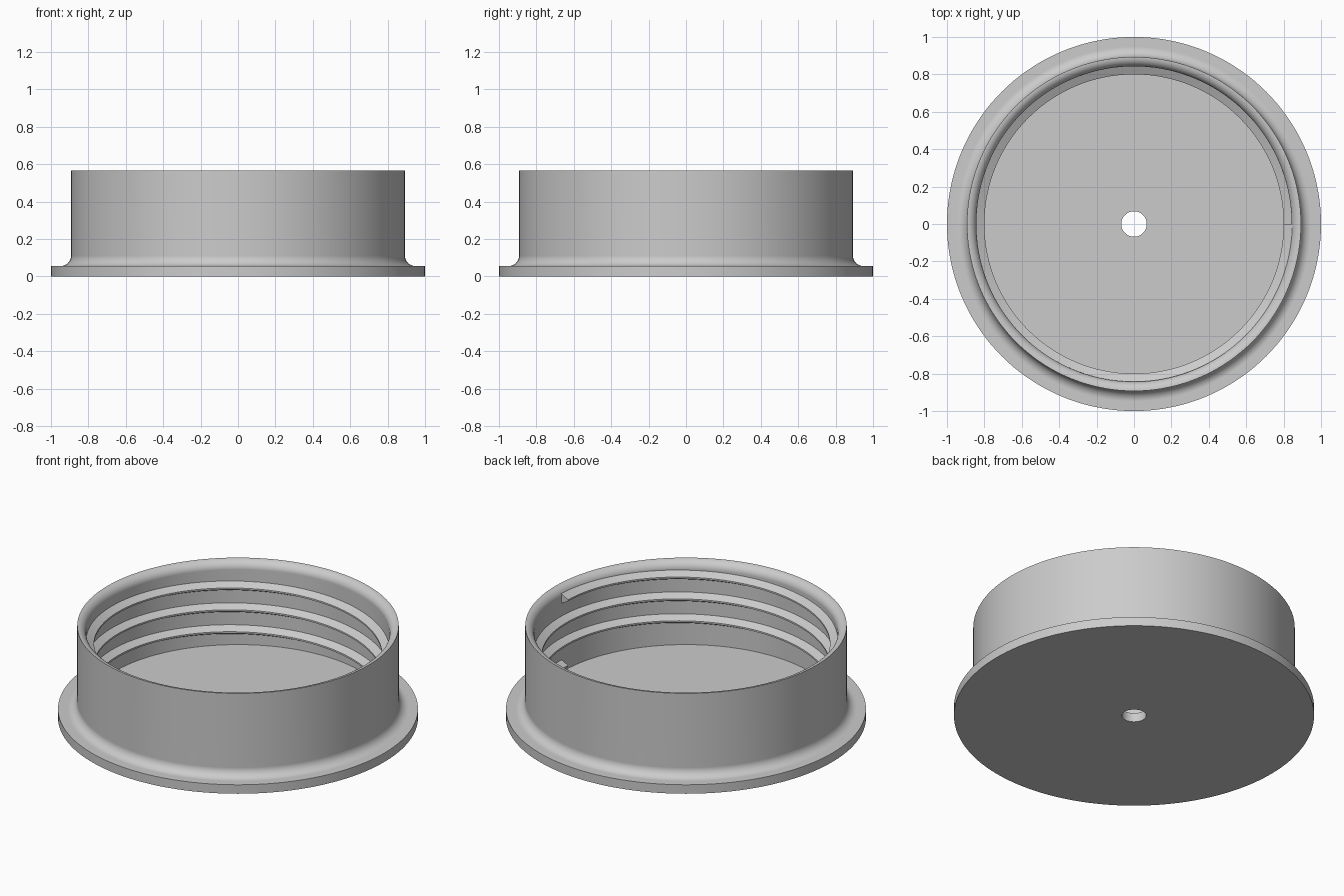
import bpy, bmesh
from math import sin, cos, pi, radians

cube = bpy.data.objects.get("Cube")
if cube:
    bpy.data.objects.remove(cube, do_unlink=True)

grey = bpy.data.materials.new("plain grey")
grey.use_nodes = True
colour = (0.6, 0.6, 0.6, 1)
grey.diffuse_color = colour
grey.node_tree.nodes["Principled BSDF"].inputs["Base Color"].default_value = colour

SEGMENTS = 144
OUTER, INNER = 0.893, 0.843     # wall radii
PLATE, HEIGHT = 0.055, 0.565    # base thickness and total height


def arc(cx, cz, radius, start, end, steps=10):
    """Points (r, z) along an arc, angles in degrees."""
    angles = [radians(start + (end - start) * i / steps) for i in range(steps + 1)]
    return [(cx + radius * cos(a), cz + radius * sin(a)) for a in angles]


def sweep(name, profile, turns=1, pitch=0):
    """Turn a closed (r, z) profile round the z axis, climbing by pitch per turn."""
    bm = bmesh.new()
    closed = pitch == 0
    count = SEGMENTS * turns + (0 if closed else 1)
    rings = []
    for i in range(count):
        a = 2 * pi * i / SEGMENTS
        lift = pitch * i / SEGMENTS
        rings.append([bm.verts.new((r * cos(a), r * sin(a), z + lift)) for r, z in profile])
    n = len(profile)
    for i in range(count if closed else count - 1):
        a, b = rings[i], rings[(i + 1) % count]
        for j in range(n):
            k = (j + 1) % n
            bm.faces.new((a[j], b[j], b[k], a[k]))
    if not closed:
        bm.faces.new(rings[0])
        bm.faces.new(rings[-1])
    bmesh.ops.recalc_face_normals(bm, faces=bm.faces)
    mesh = bpy.data.meshes.new(name)
    bm.to_mesh(mesh)
    bm.free()
    mesh.materials.append(grey)
    obj = bpy.data.objects.new(name, mesh)
    bpy.context.collection.objects.link(obj)
    bpy.ops.object.select_all(action='DESELECT')
    obj.select_set(True)
    bpy.context.view_layer.objects.active = obj
    bpy.ops.object.shade_smooth_by_angle(angle=radians(25))
    weighted = obj.modifiers.new("Weighted normals", 'WEIGHTED_NORMAL')
    weighted.keep_sharp = True
    return obj


# Cap: pierced base plate, flange, filleted wall and rim rounded on the inside
hole, fillet = 0.068, 0.055
rim = OUTER - INNER
cap_profile = [(hole, 0), (1, 0), (1, PLATE)]
cap_profile += arc(OUTER + fillet, PLATE + fillet, fillet, 270, 180)
cap_profile += arc(OUTER, HEIGHT - rim, rim, 90, 180)
cap_profile += [(INNER, PLATE), (hole, PLATE)]
sweep("cap_body", cap_profile)

# Inner screw thread: three turns of a tapered ridge sunk slightly in the wall
tip, root = 0.005, 0.032
z0 = 0.102
thread_profile = [(0.851, z0 - root), (0.8, z0 - tip), (0.8, z0 + tip), (0.851, z0 + root)]
sweep("inner_thread", thread_profile, turns=3, pitch=0.134)
